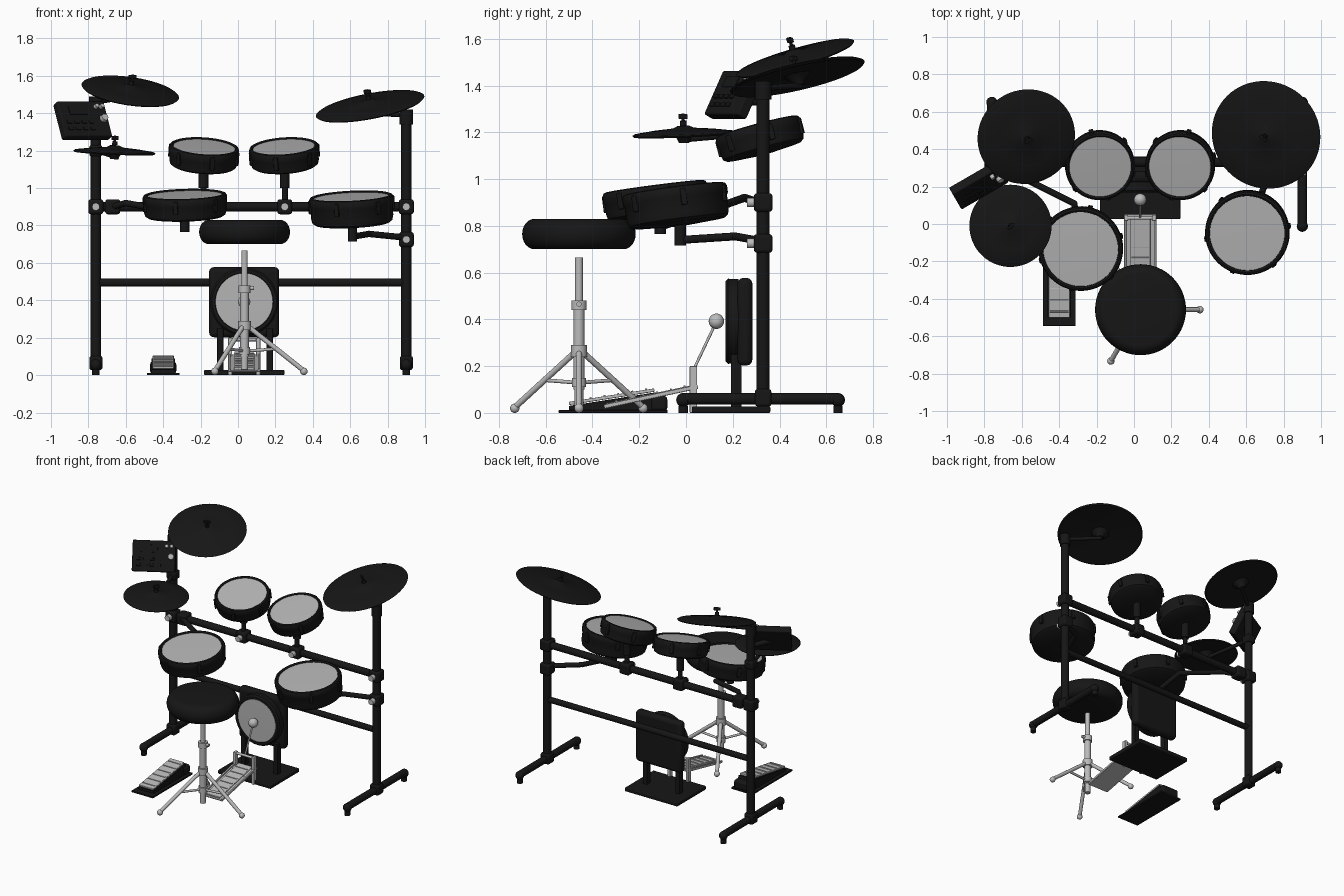
import bpy, bmesh, math
from mathutils import Vector, Matrix, Euler

if "Cube" in bpy.data.objects:
    bpy.data.objects.remove(bpy.data.objects["Cube"])

def mat(name, v):
    m = bpy.data.materials.new(name)
    m.diffuse_color = (v, v, v, 1)
    m.use_nodes = True
    m.node_tree.nodes["Principled BSDF"].inputs["Base Color"].default_value = m.diffuse_color
    return m
BLACK, HEAD, SILVER = mat("black", 0.008), mat("mesh_head_grey", 0.46), mat("silver", 0.5)

def finish(name, bm, m, mw, bevel=0):
    bmesh.ops.remove_doubles(bm, verts=bm.verts, dist=1e-5)
    bmesh.ops.recalc_face_normals(bm, faces=bm.faces)
    me = bpy.data.meshes.new(name)
    bm.to_mesh(me)
    bm.free()
    me.materials.append(m)
    ob = bpy.data.objects.new(name, me)
    bpy.context.collection.objects.link(ob)
    ob.matrix_world = mw
    if bevel:
        b = ob.modifiers.new("bevel", 'BEVEL')
        b.width, b.segments = bevel, 3
    bpy.context.view_layer.objects.active = ob
    bpy.ops.object.select_all(action='DESELECT')
    ob.select_set(True)
    bpy.ops.object.shade_smooth_by_angle(angle=math.radians(35))
    return ob

def place(loc, n=(0, 0, 1)):
    return Matrix.Translation(loc) @ Vector(n).to_track_quat('Z', 'Y').to_matrix().to_4x4()

def lathe(name, prof, m, mw, seg=48):
    bm = bmesh.new()
    vs = [bm.verts.new((r, 0, z)) for r, z in prof]
    es = [bm.edges.new(p) for p in zip(vs, vs[1:])]
    bmesh.ops.spin(bm, geom=vs + es, cent=(0, 0, 0), axis=(0, 0, 1), angle=2 * math.pi, steps=seg)
    return finish(name, bm, m, mw)

def rod(name, a, b, r, m=BLACK, seg=20):
    a, b = Vector(a), Vector(b)
    L = (b - a).length
    return lathe(name, [(0, 0), (r, 0), (r, L), (0, L)], m, place(a, b - a), seg)

def ball(name, c, r, m=BLACK):
    bm = bmesh.new()
    bmesh.ops.create_uvsphere(bm, u_segments=20, v_segments=12, radius=r)
    return finish(name, bm, m, Matrix.Translation(c))

def path(name, pts, r, m=BLACK):
    for a, b in zip(pts, pts[1:]):
        rod(name, a, b, r, m)
    for p in pts[1:]:
        ball(name + "_joint", p, r * 1.02, m)

def box(name, c, size, m=BLACK, rot=(0, 0, 0), bevel=0.004, base=None):
    bm = bmesh.new()
    bmesh.ops.create_cube(bm, size=1)
    bmesh.ops.scale(bm, vec=size, verts=bm.verts)
    mw = Matrix.Translation(c) @ Euler(rot).to_matrix().to_4x4()
    return finish(name, bm, m, (base @ mw) if base else mw, bevel)

def clamp(x, z, knob=True):
    box("rack_clamp", (x, 0.33, z), (0.08, 0.08, 0.08), bevel=0.014)
    if knob:
        rod("clamp_knob", (x, 0.295, z), (x, 0.26, z), 0.02, SILVER)

# Rack: posts, feet, cross bars, clamps
for x, top in ((-0.76, 1.47), (0.9, 1.40)):
    rod("rack_post", (x, 0.33, 0.05), (x, 0.33, top), 0.028)
    rod("rack_post_cap", (x, 0.33, top - 0.06), (x, 0.33, top + 0.02), 0.036)
    rod("rack_foot", (x, -0.01, 0.06), (x, 0.65, 0.06), 0.025)
    box("foot_joint", (x, 0.33, 0.065), (0.07, 0.07, 0.075), bevel=0.012)
    for y in (-0.012, 0.65):
        rod("foot_rubber", (x, y, 0), (x, y, 0.03), 0.02)
        ball("foot_end", (x, y, 0.055), 0.03)
rod("upper_bar", (-0.76, 0.33, 0.9), (0.9, 0.33, 0.9), 0.025)
rod("lower_bar", (-0.76, 0.33, 0.495), (0.9, 0.33, 0.495), 0.021)
for x, z in ((-0.76, 0.9), (0.9, 0.9), (0.9, 0.725), (0.25, 0.9), (-0.185, 0.9)):
    clamp(x, z)
clamp(-0.67, 0.9, False)

# Drum pads: shell with rolled rim, lugs and a grey head
def drum(name, c, R, depth, n):
    mw = place(c, n)
    lathe(name + "_shell", [(0, -0.012), (R * .88, -0.012), (R * .89, -0.002), (R * .93, 0.004), (R * .975, 0),
          (R, -0.012), (R, -0.04), (R * .975, -0.05), (R * .975, -depth * .75), (R * .95, -depth * .92),
          (R * .88, -depth), (R * .3, -depth - .01), (0, -depth - .01)], BLACK, mw, 64)
    lathe(name + "_head", [(0, -0.002), (R * .885, -0.005), (R * .885, -0.012), (0, -0.012)], HEAD, mw, 64)
    for i in range(6):
        a = math.pi * (i / 3 + 1 / 6)
        box(name + "_lug", (R * .985 * math.cos(a), R * .985 * math.sin(a), -0.045),
            (0.02, 0.025, 0.07), rot=(0, 0, a), base=mw)

drum("left_tom", (-0.18, 0.305, 1.222), 0.187, 0.108, (0.07, -0.27, 1))
drum("right_tom", (0.245, 0.305, 1.222), 0.187, 0.108, (-0.07, -0.27, 1))
drum("snare", (-0.285, -0.135, 0.965), 0.226, 0.12, (-0.03, -0.13, 1))
drum("floor_tom", (0.605, -0.05, 0.955), 0.226, 0.145, (-0.05, -0.13, 1))
for x in (-0.185, 0.25):
    rod("tom_post", (x, 0.33, 0.9), (x, 0.33, 1.13), 0.016)
    rod("tom_mount", (x, 0.33, 1.0), (x, 0.33, 1.12), 0.026)
path("snare_arm", [(-0.67, 0.31, 0.9), (-0.6, 0.25, 0.92), (-0.32, 0.11, 0.87), (-0.285, -0.1, 0.8)], 0.017)
path("floor_tom_arm", [(0.9, 0.32, 0.735), (0.7, 0.21, 0.755), (0.61, -0.02, 0.74)], 0.017)
for x, y, z in ((-0.285, -0.11, 0.765), (0.612, -0.025, 0.715)):
    rod("pad_mount", (x, y, z), (x, y, z + 0.1), 0.025)

# Cymbals: domed plate, bell, spindle and nut
def cymbal(name, c, R, n, top):
    mw = place(c, n)
    lathe(name, [(0, 0.03), (0.025, 0.028), (0.045, 0.018), (R * .6, 0.01), (R * .96, -0.001), (R, -0.007),
          (R * .97, -0.014), (R * .6, -0.006), (0.06, 0), (0.03, -0.025), (0.022, -0.045), (0, -0.045)], BLACK, mw, 64)
    lathe(name + "_spindle", [(0, 0), (0.007, 0), (0.007, top), (0, top)], BLACK, mw, 12)
    lathe(name + "_nut", [(0, 0.03), (0.014, 0.03), (0.014, 0.05), (0, 0.05)], BLACK, mw, 16)
    box(name + "_wing_nut", (0, 0, top - 0.012), (0.045, 0.014, 0.022), base=mw)
cymbal("left_crash", (-0.575, 0.465, 1.525), 0.263, (0.145, -0.29, 1), 0.085)
cymbal("right_ride", (0.705, 0.475, 1.445), 0.295, (-0.19, -0.23, 1), 0.085)
cymbal("hi_hat", (-0.66, -0.01, 1.2), 0.22, (0.04, -0.04, 1), 0.08)
path("left_crash_arm", [(-0.76, 0.33, 1.46), (-0.57, 0.475, 1.49)], 0.013)
path("right_ride_arm", [(0.9, 0.33, 1.39), (0.715, 0.485, 1.40)], 0.013)
path("hi_hat_arm", [(-0.76, 0.33, 1.2), (-0.66, -0.01, 1.17)], 0.013)
box("hi_hat_clamp", (-0.76, 0.33, 1.2), (0.07, 0.07, 0.06), bevel=0.012)

# Sound module with buttons and knobs
M = Matrix.Translation((-0.83, 0.208, 1.36)) @ Matrix.Rotation(math.radians(30), 4, 'Z') \
    @ Matrix.Rotation(math.radians(-27), 4, 'X')
box("sound_module", (0, 0, 0), (0.29, 0.05, 0.21), bevel=0.008, base=M)
box("module_screen", (-0.03, -0.026, 0.05), (0.11, 0.006, 0.05), bevel=0.001, base=M)
for i in range(4):
    for z in (-0.02, -0.06):
        box("module_button", (-0.1 + i * 0.045, -0.026, z), (0.03, 0.01, 0.018), bevel=0.002, base=M)
for x, z, r in ((0.085, 0.07, 0.013), (0.117, 0.07, 0.013), (0.115, 0, 0.022)):
    lathe("module_knob", [(0, 0), (r, 0), (r * .85, 0.022), (0, 0.022)], SILVER,
          M @ place((x, -0.024, z), (0, -1, 0)), 20)
rod("module_arm", (-0.76, 0.33, 1.33), (-0.83, 0.21, 1.34), 0.018)

# Throne: cushion, post and tripod
SX, SY = 0.035, -0.458
arc = [(0.19 + 0.053 * math.cos(t), 0.765 + 0.065 * math.sin(t))
       for t in [math.pi * (i / 12 - 0.5) for i in range(13)]]
lathe("seat", [(0, 0.70)] + arc + [(0, 0.83)], BLACK, Matrix.Translation((SX, SY, 0)), 64)
for a, b, r in ((0.4, 0.665, 0.017), (0.1, 0.46, 0.023), (0.44, 0.48, 0.032), (0.24, 0.29, 0.034), (0.11, 0.15, 0.03)):
    rod("seat_post", (SX, SY, a), (SX, SY, b), r, SILVER)
rod("seat_height_screw", (SX, SY, 0.465), (SX + 0.05, SY, 0.465), 0.011, SILVER)
rod("seat_post_bottom", (SX, SY, 0.03), (SX, SY, 0.12), 0.019, SILVER)
for i in range(3):
    a = i * 2 * math.pi / 3
    p = lambda r, z: (SX + r * math.cos(a), SY + r * math.sin(a), z)
    rod("tripod_leg", p(0.025, 0.255), p(0.315, 0.025), 0.013, SILVER)
    rod("tripod_brace", p(0.02, 0.13), p(0.17, 0.14), 0.008, SILVER)
    ball("tripod_foot", p(0.317, 0.02), 0.02, SILVER)

# Kick pad tower
KX = 0.033
box("kick_back", (KX, 0.252, 0.39), (0.375, 0.064, 0.375), bevel=0.025)
FRONT = place((KX, 0.215, 0.392), (0, -1, 0))
lathe("kick_pad", [(0, -0.01), (0.18, -0.01), (0.182, 0.035), (0.172, 0.046), (0.156, 0.046), (0.153, 0.04), (0, 0.04)],
      BLACK, FRONT, 64)
lathe("kick_head", [(0, 0.039), (0.153, 0.039), (0.153, 0.044), (0, 0.046)], HEAD, FRONT, 64)
for x in (-0.095, 0.17):
    box("kick_leg", (x, 0.215, 0.13), (0.035, 0.045, 0.24))
box("kick_base", (KX, 0.193, 0.014), (0.43, 0.335, 0.028), bevel=0.006)

# Kick pedal: board with ribs, rails, uprights, beater
t = math.atan2(0.085, 0.4)
P = Matrix.Translation((KX, -0.15, 0.07)) @ Matrix.Rotation(t, 4, 'X')
box("kick_pedal_plate", (0, 0, -0.006), (0.165, 0.41, 0.008), SILVER, bevel=0.001, base=P)
box("kick_pedal_board", (0, 0, 0.004), (0.11, 0.39, 0.014), SILVER, base=P)
for i in range(6):
    box("kick_pedal_rib", (0, -0.15 + i * 0.06, 0.012), (0.095, 0.008, 0.008), SILVER, bevel=0.001, base=P)
for s in (-1, 1):
    box("kick_pedal_rail", (s * 0.08, 0, 0), (0.012, 0.41, 0.016), SILVER, bevel=0.002, base=P)
    box("kick_pedal_upright", (KX + s * 0.075, 0.032, 0.1), (0.022, 0.032, 0.2), SILVER)
rod("kick_pedal_axle", (KX - 0.08, 0.032, 0.19), (KX + 0.08, 0.032, 0.19), 0.009, SILVER)
rod("beater_rod", (KX, 0.035, 0.19), (KX, 0.13, 0.39), 0.006, SILVER)
ball("beater", (KX, 0.13, 0.392), 0.033, SILVER)

# Hi-hat pedal: base, black wedge, ribbed board
HX = -0.4
box("hat_pedal_base", (HX, -0.312, 0.006), (0.175, 0.465, 0.012), bevel=0.002)
box("hat_pedal_block", (HX, -0.115, 0.04), (0.14, 0.07, 0.065), bevel=0.015)
bm = bmesh.new()
f = bm.faces.new([bm.verts.new((HX - 0.062, y, z)) for y, z in
                  ((-0.5, 0.01), (-0.1, 0.01), (-0.13, 0.088), (-0.5, 0.03))])
g = bmesh.ops.extrude_face_region(bm, geom=[f])
bmesh.ops.translate(bm, vec=(0.124, 0, 0), verts=[v for v in g["geom"] if isinstance(v, bmesh.types.BMVert)])
finish("hat_pedal_wedge", bm, BLACK, Matrix())
H = Matrix.Translation((HX, -0.318, 0.069)) @ Matrix.Rotation(math.atan2(0.058, 0.37), 4, 'X')
box("hat_pedal_board", (0, 0, 0), (0.115, 0.37, 0.014), SILVER, base=H)
for i in range(6):
    box("hat_pedal_rib", (0, -0.15 + i * 0.06, 0.008), (0.1, 0.008, 0.008), SILVER, bevel=0.001, base=H)
